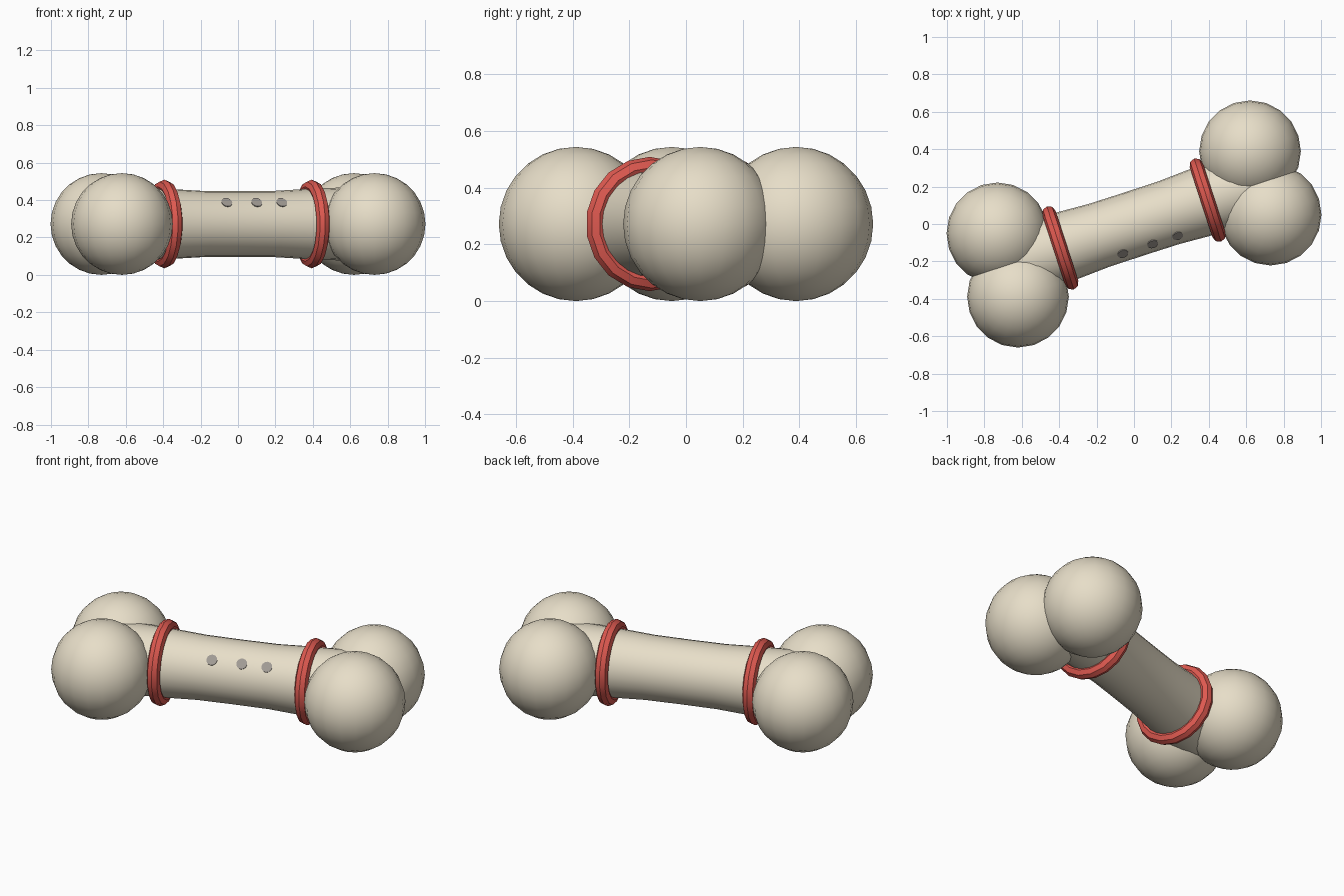
import bpy, bmesh, math
from mathutils import Matrix, Vector

if "Cube" in bpy.data.objects:
    bpy.data.objects.remove(bpy.data.objects["Cube"])

BALL_R = 0.272
# Bone frame: x runs along the shaft, turned 18 degrees about z
FRAME = Matrix.Translation((0, 0, BALL_R)) @ Matrix.Rotation(math.radians(18), 4, 'Z')


def material(name, rgb):
    m = bpy.data.materials.new(name)
    m.diffuse_color = (*rgb, 1)
    m.use_nodes = True
    m.node_tree.nodes["Principled BSDF"].inputs["Base Color"].default_value = m.diffuse_color
    return m


bone = material("bone_cream", (0.80, 0.73, 0.58))
red = material("collar_red", (0.73, 0.10, 0.08))
dark = material("spot_grey", (0.36, 0.33, 0.30))


def finish(obj, name, mat, local, angle=40):
    obj.name = name
    obj.matrix_world = FRAME @ local
    obj.data.materials.append(mat)
    bpy.ops.object.shade_smooth_by_angle(angle=math.radians(angle))


# Shaft: lathed profile (position along the bone, radius), flaring to the ends
half = [(0.0, 0.176), (0.2, 0.177), (0.38, 0.187), (0.52, 0.193), (0.66, 0.197)]
profile = [(-t, r) for t, r in reversed(half[1:])] + half
SIDES = 24
bm = bmesh.new()
rings = []
for t, r in profile:
    rings.append([bm.verts.new((t, r * math.cos(2 * math.pi * i / SIDES),
                                r * math.sin(2 * math.pi * i / SIDES))) for i in range(SIDES)])
for a, b in zip(rings, rings[1:]):
    for i in range(SIDES):
        j = (i + 1) % SIDES
        bm.faces.new((a[i], a[j], b[j], b[i]))
bm.faces.new(rings[0])
bm.faces.new(rings[-1])
bmesh.ops.recalc_face_normals(bm, faces=bm.faces)
mesh = bpy.data.meshes.new("shaft")
bm.to_mesh(mesh)
bm.free()
shaft = bpy.data.objects.new("shaft", mesh)
bpy.context.collection.objects.link(shaft)
bpy.context.view_layer.objects.active = shaft
shaft.select_set(True)
finish(shaft, "shaft", bone, Matrix())

for end, sx in (("left", -1), ("right", 1)):
    # Two knuckle balls at each end
    for side, sy in (("front", -1), ("back", 1)):
        bpy.ops.mesh.primitive_uv_sphere_add(segments=20, ring_count=14, radius=BALL_R)
        finish(bpy.context.object, f"knuckle_{end}_{side}", bone,
               Matrix.Translation((sx * 0.71, sy * 0.178, 0)))
    # Red collar round the shaft
    bpy.ops.mesh.primitive_torus_add(major_segments=18, minor_segments=8,
                                     major_radius=0.2, minor_radius=0.037)
    finish(bpy.context.object, f"collar_{end}", red,
           Matrix.Translation((sx * 0.414, 0, 0)) @ Matrix.Rotation(math.pi / 2, 4, 'Y'))

# Three flat spots on the upper front of the shaft
normal = Vector((0, -math.cos(math.radians(41)), math.sin(math.radians(41))))
turn = normal.to_track_quat('Z', 'Y').to_matrix().to_4x4()
for n, t in enumerate((-0.106, 0.062, 0.203)):
    bpy.ops.mesh.primitive_cylinder_add(vertices=12, radius=0.03, depth=0.008)
    finish(bpy.context.object, f"spot_{n + 1}", dark,
           Matrix.Translation(Vector((t, 0, 0)) + normal * 0.175) @ turn)
